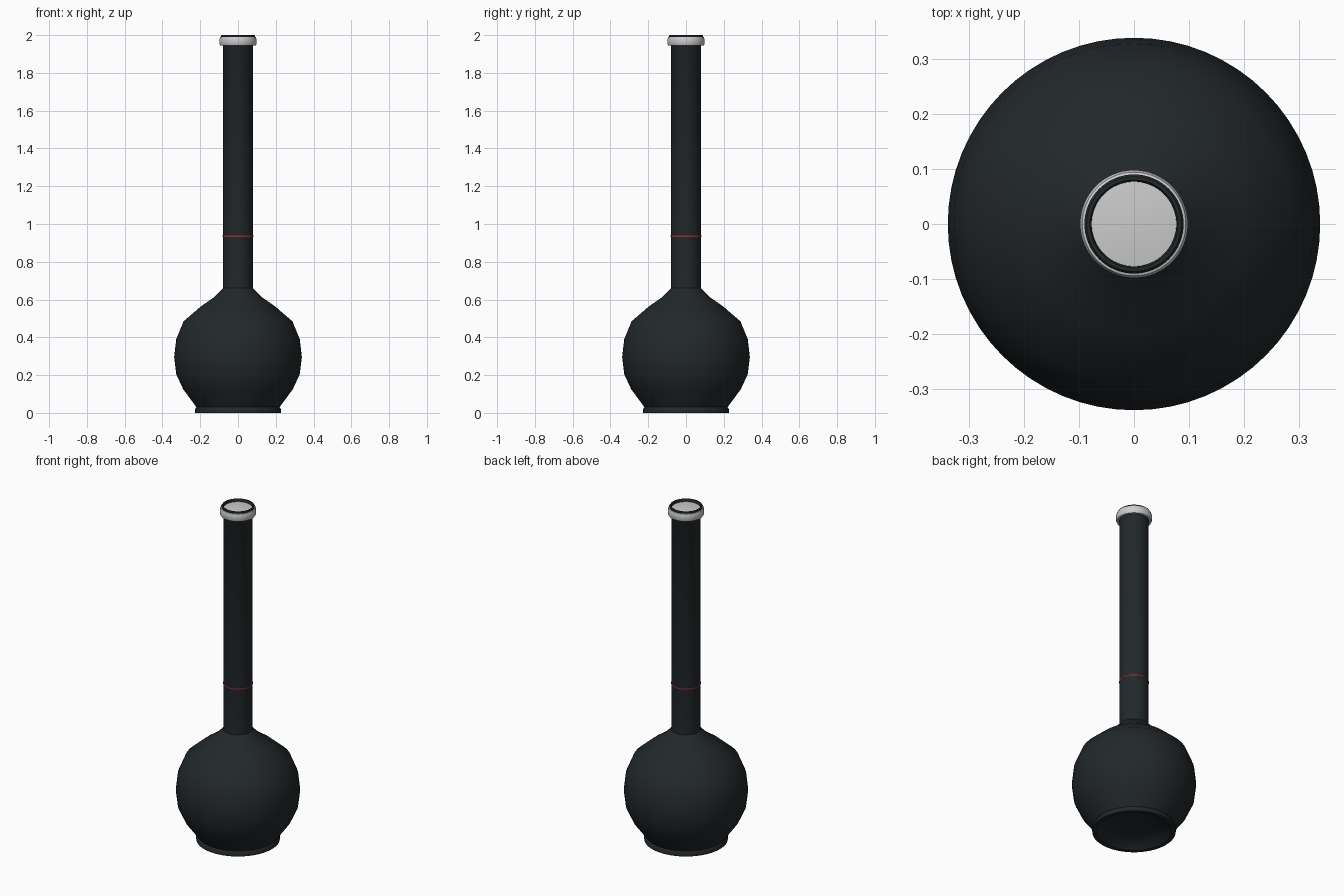
import bpy, math

if "Cube" in bpy.data.objects:
    bpy.data.objects.remove(bpy.data.objects["Cube"])

def material(name, rgb):
    m = bpy.data.materials.new(name)
    m.diffuse_color = (*rgb, 1)
    m.use_nodes = True
    m.node_tree.nodes["Principled BSDF"].inputs["Base Color"].default_value = m.diffuse_color
    return m

def lathe(name, profile, mat=None, closed=False, n=64):
    """Revolve an (r, z) profile around the z axis."""
    verts, rows = [], []
    for r, z in profile:
        if r == 0:
            rows.append([len(verts)] * n)
            verts.append((0, 0, z))
        else:
            rows.append([len(verts) + i for i in range(n)])
            verts += [(r * math.cos(2 * math.pi * i / n),
                       r * math.sin(2 * math.pi * i / n), z) for i in range(n)]
    pairs = list(zip(rows, rows[1:])) + ([(rows[-1], rows[0])] if closed else [])
    faces = []
    for a, b in pairs:
        for i in range(n):
            j = (i + 1) % n
            faces.append(list(dict.fromkeys((a[i], a[j], b[j], b[i]))))
    me = bpy.data.meshes.new(name)
    me.from_pydata(verts, [], faces)
    me.update()
    ob = bpy.data.objects.new(name, me)
    bpy.context.collection.objects.link(ob)
    if mat:
        me.materials.append(mat)
    bpy.ops.object.select_all(action='DESELECT')
    ob.select_set(True)
    bpy.context.view_layer.objects.active = ob
    bpy.ops.object.shade_smooth_by_angle(angle=math.radians(35))
    return ob

glass = material("dark_glass", (0.016, 0.021, 0.024))
red = material("red_mark", (0.35, 0.03, 0.03))

# flask body: recessed base, foot, faceted bulb, long neck and open lip
lathe("flask_body", [
    (0, 0.045), (0.10, 0.04), (0.17, 0.025), (0.205, 0.0), (0.227, 0.0),
    (0.227, 0.02), (0.22, 0.03), (0.29, 0.125), (0.327, 0.205),
    (0.338, 0.295), (0.327, 0.39), (0.288, 0.485), (0.195, 0.565),
    (0.13, 0.61), (0.08, 0.66), (0.08, 1.945), (0.09, 1.96), (0.09, 1.995),
    (0.086, 2.0), (0.080, 2.0), (0.077, 1.995), (0.077, 1.98)], glass)

# rounded collar around the lip
lathe("lip_collar", [
    (0.082, 1.945), (0.094, 1.945), (0.098, 1.953), (0.098, 1.978),
    (0.094, 1.989), (0.086, 1.992)], closed=True)

# closure disc inside the mouth
lathe("mouth_disc", [(0.077, 1.985), (0.04, 1.989), (0, 1.99)])

# fill line around the neck
lathe("fill_line", [(0.080, 0.932), (0.0808, 0.932), (0.0808, 0.938),
                    (0.080, 0.938)], red, closed=True)
